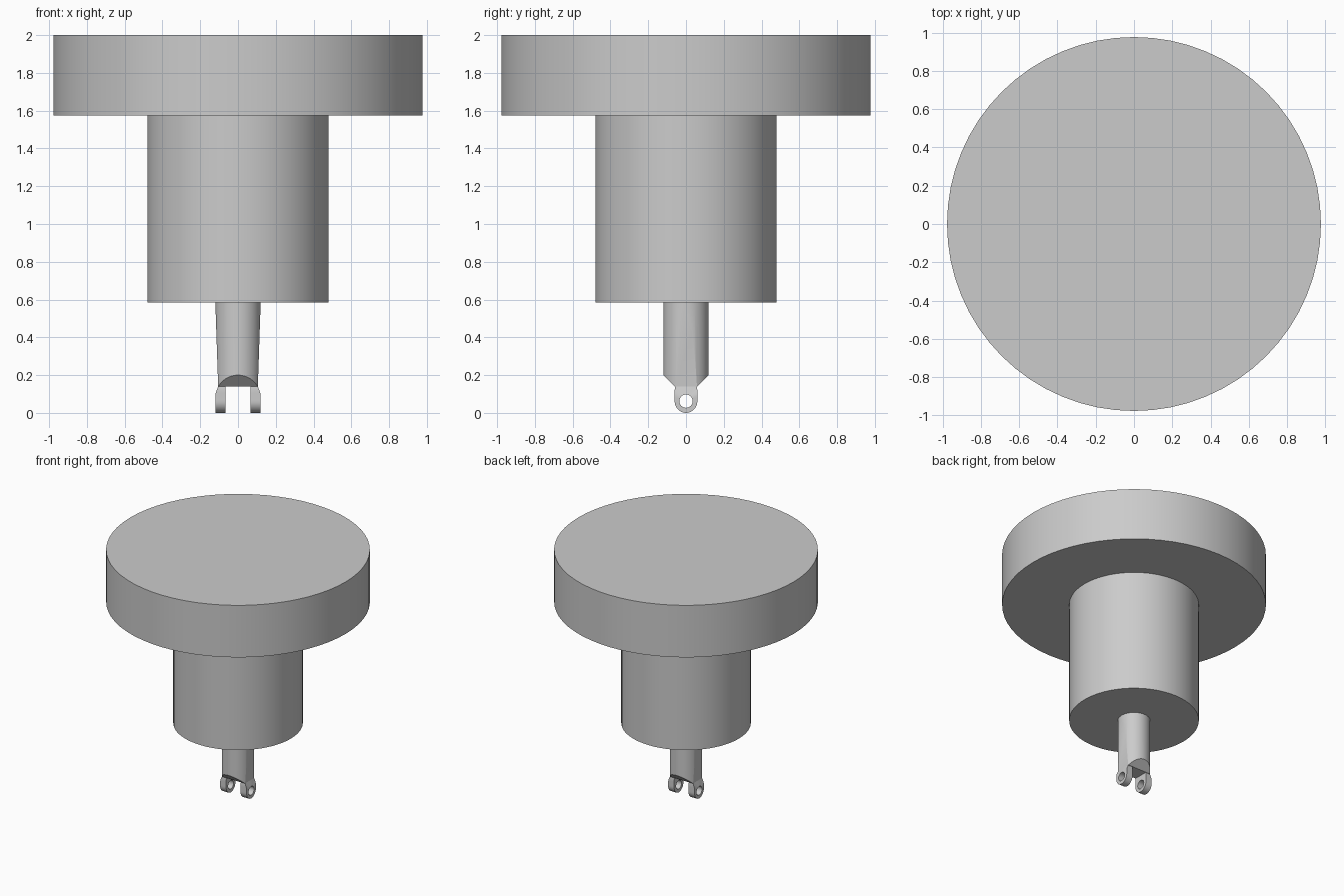
import bpy, bmesh
from math import sin, cos, pi, radians
from mathutils import Vector

cube = bpy.data.objects.get("Cube")
if cube:
    bpy.data.objects.remove(cube, do_unlink=True)

grey = bpy.data.materials.new("plain_grey")
grey.use_nodes = True
COLOUR = (0.6, 0.6, 0.6, 1)
grey.diffuse_color = COLOUR
grey.node_tree.nodes["Principled BSDF"].inputs["Base Color"].default_value = COLOUR


def finish(name, bm):
    bmesh.ops.recalc_face_normals(bm, faces=bm.faces)
    mesh = bpy.data.meshes.new(name)
    bm.to_mesh(mesh)
    bm.free()
    mesh.materials.append(grey)
    obj = bpy.data.objects.new(name, mesh)
    bpy.context.collection.objects.link(obj)
    bpy.ops.object.select_all(action='DESELECT')
    obj.select_set(True)
    bpy.context.view_layer.objects.active = obj
    bpy.ops.object.shade_smooth_by_angle(angle=radians(25))


def cylinder(radius, bottom, top, sides=64):
    bm = bmesh.new()
    bmesh.ops.create_cone(bm, cap_ends=True, segments=sides, radius1=radius,
                          radius2=radius, depth=top - bottom)
    bmesh.ops.translate(bm, verts=bm.verts, vec=(0, 0, (top + bottom) / 2))
    return bm


def slice_off(bm, point, normal):
    geom = bm.verts[:] + bm.edges[:] + bm.faces[:]
    cut = bmesh.ops.bisect_plane(bm, geom=geom, plane_co=point,
                                 plane_no=normal, clear_outer=True)
    edges = [e for e in cut["geom_cut"] if isinstance(e, bmesh.types.BMEdge)]
    bmesh.ops.holes_fill(bm, edges=edges)


# Wide head and thick barrel
finish("head_disc", cylinder(0.977, 1.575, 2))
finish("barrel", cylinder(0.48, 0.585, 1.575))

# Rod with slightly tapered flats on its sides and bevelled front and back
rod = cylinder(0.12, 0.14, 0.585)
for s in (-1, 1):
    slice_off(rod, Vector((s * 0.12, 0, 0.585)), Vector((s * 0.445, 0, -0.015)))
    slice_off(rod, Vector((0, s * 0.12, 0.2)), Vector((0, s, -1)))
finish("rod", rod)

# Fork lugs: round-ended plates with a pin hole
R, HOLE, EYE, TOP, N = 0.06, 0.035, 0.062, 0.14, 40


def lug_outline(a):
    y, z = cos(a), sin(a)
    if z > 0:
        k = min(R / max(abs(y), 1e-6), (TOP - EYE) / z)
        return k * y, EYE + k * z
    return R * y, EYE + (EYE * z)


def outer_x(z):
    # Leans in to meet the rod flats
    return 0.12 - 0.015 * max(0, (z - 0.1) / (TOP - 0.1))


for s, name in ((1, "left_lug"), (-1, "right_lug")):
    bm = bmesh.new()
    rings = []
    for inner in (True, False):
        for hole in (False, True):
            ring = []
            for i in range(N):
                a = 2 * pi * i / N
                y, z = (HOLE * cos(a), EYE + HOLE * sin(a)) if hole else lug_outline(a)
                x = 0.065 if inner else outer_x(z)
                ring.append(bm.verts.new((s * x, y, z)))
            rings.append(ring)
    for p, q in ((0, 1), (1, 3), (3, 2), (2, 0)):
        for i in range(N):
            j = (i + 1) % N
            bm.faces.new((rings[p][i], rings[p][j], rings[q][j], rings[q][i]))
    finish(name, bm)
